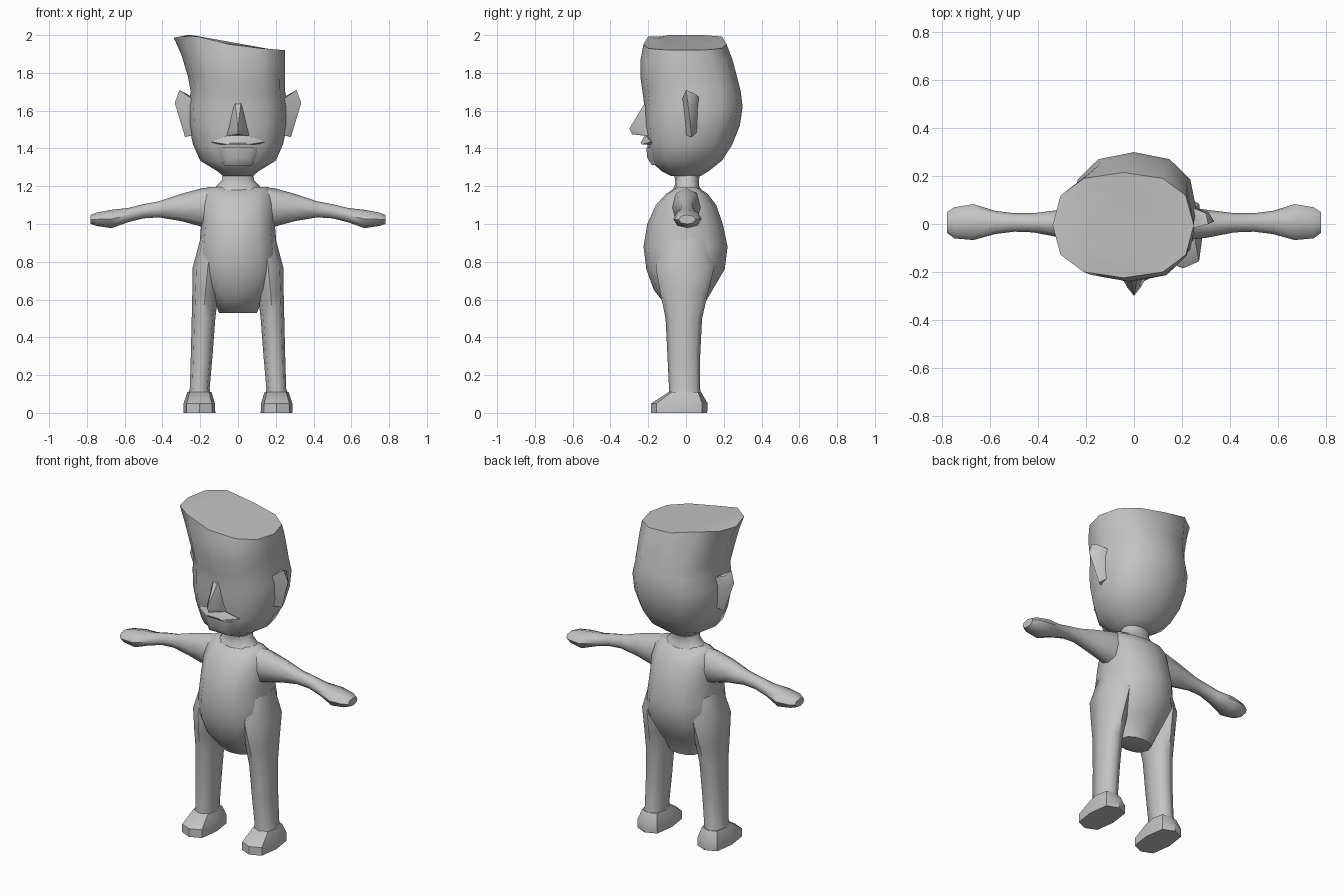
import bpy, bmesh, math

grey = bpy.data.materials.new("clay grey")
grey.diffuse_color = (0.55, 0.55, 0.55, 1)


def finish(name, bm, angle):
    bmesh.ops.recalc_face_normals(bm, faces=bm.faces)
    me = bpy.data.meshes.new(name)
    bm.to_mesh(me)
    bm.free()
    me.materials.append(grey)
    ob = bpy.data.objects.new(name, me)
    bpy.context.collection.objects.link(ob)
    bpy.ops.object.select_all(action='DESELECT')
    ob.select_set(True)
    bpy.context.view_layer.objects.active = ob
    bpy.ops.object.shade_smooth_by_angle(angle=math.radians(angle))
    return ob


def loft(name, rings, place, n=12, power=2.4, angle=55):
    """Rings are (height, u_min, u_max, v_min, v_max), rounded-box sections."""
    bm = bmesh.new()
    loops = []
    for i, (h, u0, u1, v0, v1) in enumerate(rings):
        loop = []
        for k in range(n):
            a = 2 * math.pi * k / n
            c, s = math.cos(a), math.sin(a)
            c = math.copysign(abs(c) ** (2 / power), c)
            s = math.copysign(abs(s) ** (2 / power), s)
            u = (u0 + u1) / 2 + c * (u1 - u0) / 2
            v = (v0 + v1) / 2 + s * (v1 - v0) / 2
            loop.append(bm.verts.new(place(h, u, v)))
        loops.append(loop)
    for a, b in zip(loops, loops[1:]):
        for k in range(n):
            j = (k + 1) % n
            bm.faces.new((a[k], a[j], b[j], b[k]))
    bm.faces.new(loops[0][::-1])
    bm.faces.new(loops[-1])
    return finish(name, bm, angle)


def hull(name, points, angle=40):
    bm = bmesh.new()
    for p in points:
        bm.verts.new(p)
    bmesh.ops.convex_hull(bm, input=bm.verts)
    return finish(name, bm, angle)


def both(points):
    return points + [(-x, y, z) for x, y, z in points if x]


def upright(h, u, v):
    return (u, v, h)


# Head with hair swept up toward -x; the flat top is slanted
def head_place(h, u, v):
    if h > 1.8:
        t = (h - 1.8) / 0.12
        if u < 0:
            h += t * (0.02 + 0.06 * min(1, -u / 0.24)) - t * max(0, -u - 0.27) * 0.2
        else:
            h += t * 0.02 * (1 - u / 0.25)
    return (u, v, h)


loft("head", [
    (1.255, -0.08, 0.08, -0.08, 0.08), (1.28, -0.11, 0.11, -0.13, 0.12),
    (1.335, -0.20, 0.20, -0.19, 0.19), (1.42, -0.238, 0.238, -0.205, 0.245),
    (1.52, -0.26, 0.26, -0.22, 0.285), (1.62, -0.265, 0.265, -0.22, 0.30),
    (1.70, -0.25, 0.25, -0.23, 0.29), (1.78, -0.265, 0.25, -0.242, 0.27),
    (1.86, -0.30, 0.25, -0.24, 0.245), (1.92, -0.34, 0.25, -0.225, 0.215),
    (1.92, -0.27, 0.19, -0.17, 0.16)], head_place, angle=50)

# Nose and lips
hull("nose", both([(0.018, -0.20, 1.67), (0.028, -0.265, 1.50), (0, -0.30, 1.505),
                   (0, -0.285, 1.475), (0.06, -0.20, 1.465), (0.05, -0.225, 1.48)]))
hull("upper_lip", both([(0.04, -0.215, 1.475), (0.04, -0.24, 1.43), (0.14, -0.185, 1.435),
                        (0.14, -0.16, 1.425), (0.05, -0.235, 1.42), (0.10, -0.15, 1.42)]))
hull("lower_lip", both([(0.13, -0.165, 1.405), (0.06, -0.21, 1.405), (0.05, -0.205, 1.35),
                        (0.10, -0.17, 1.355), (0.07, -0.18, 1.31), (0.08, -0.12, 1.33)]))

# Neck and torso
loft("neck", [(1.14, -0.15, 0.15, -0.10, 0.11), (1.20, -0.115, 0.115, -0.06, 0.07),
              (1.23, -0.085, 0.085, -0.058, 0.068), (1.29, -0.075, 0.075, -0.065, 0.08)], upright)
loft("torso", [
    (0.53, -0.10, 0.10, -0.07, 0.08), (0.60, -0.13, 0.13, -0.13, 0.11),
    (0.65, -0.17, 0.17, -0.17, 0.14), (0.76, -0.215, 0.215, -0.21, 0.205),
    (0.88, -0.205, 0.205, -0.225, 0.22), (1.0, -0.195, 0.195, -0.205, 0.195),
    (1.10, -0.195, 0.195, -0.16, 0.16), (1.16, -0.185, 0.185, -0.105, 0.115),
    (1.195, -0.16, 0.16, -0.05, 0.06)], upright, power=2.3)

for side, s in (("left", 1), ("right", -1)):
    # Ear
    hull(side + "_ear", [(s * x, y, z) for x, y, z in [
        (0.24, -0.02, 1.66), (0.31, 0.0, 1.71), (0.335, 0.01, 1.64), (0.28, 0.03, 1.46),
        (0.24, 0.0, 1.47), (0.24, 0.07, 1.67), (0.30, 0.045, 1.69), (0.31, 0.05, 1.62),
        (0.24, 0.06, 1.49)]])
    # Arm and hand
    loft(side + "_arm", [
        (0.13, -0.08, 0.08, 0.98, 1.195), (0.19, -0.07, 0.075, 0.985, 1.19),
        (0.30, -0.058, 0.06, 1.015, 1.16), (0.42, -0.035, 0.045, 1.035, 1.12),
        (0.50, -0.032, 0.045, 1.03, 1.105), (0.58, -0.042, 0.055, 1.01, 1.085),
        (0.67, -0.067, 0.083, 0.978, 1.075), (0.75, -0.06, 0.07, 0.99, 1.06),
        (0.78, -0.038, 0.05, 1.0, 1.048)],
        lambda h, u, v, s=s: (s * h, u, v), n=8, power=2.2)
    # Leg
    loft(side + "_leg", [
        (0.09, 0.145, 0.268, -0.09, 0.08), (0.13, 0.15, 0.255, -0.09, 0.075),
        (0.30, 0.135, 0.25, -0.098, 0.075), (0.50, 0.12, 0.245, -0.108, 0.085),
        (0.63, 0.105, 0.242, -0.135, 0.115), (0.77, 0.08, 0.24, -0.16, 0.15),
        (0.92, 0.08, 0.20, -0.12, 0.12)],
        lambda h, u, v, s=s: (s * u, v, h), n=8, power=2.5)
    # Foot
    loft(side + "_foot", [
        (0.0, 0.12, 0.288, -0.185, 0.112), (0.05, 0.122, 0.288, -0.185, 0.115),
        (0.11, 0.14, 0.268, -0.092, 0.08)],
        lambda h, u, v, s=s: (s * u, v, h), n=8, power=3.2, angle=45)
